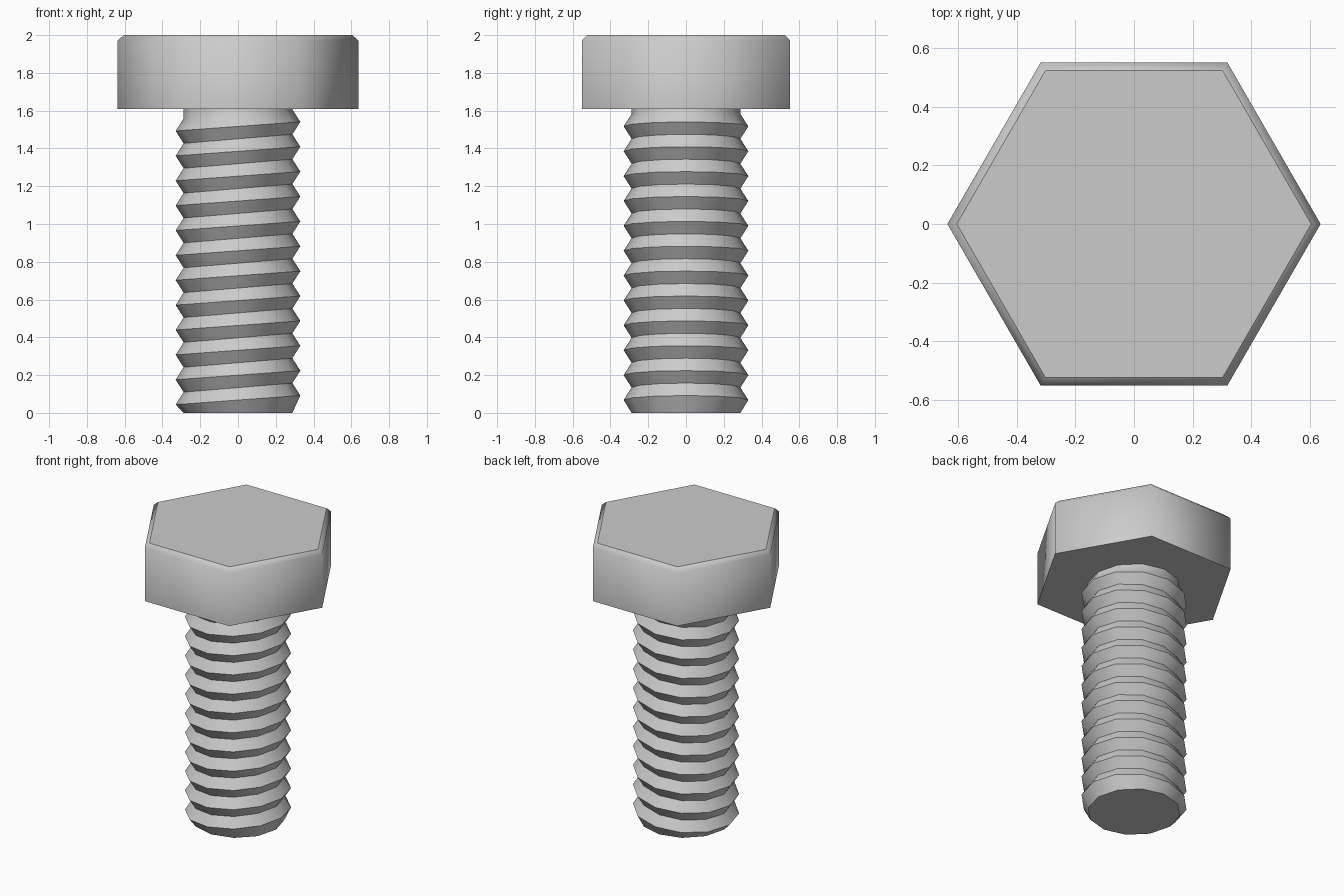
import bpy, bmesh
from math import cos, sin, tau, radians

if "Cube" in bpy.data.objects:
    bpy.data.objects.remove(bpy.data.objects["Cube"])


def lathe(name, rings, sides, sharp_angle):
    """Loft closed rings of (radius, z, tilt); tilt raises the +x side."""
    bm = bmesh.new()
    loops = []
    for r, z, tilt in rings:
        loops.append([bm.verts.new((r * cos(tau * i / sides),
                                    r * sin(tau * i / sides),
                                    z + tilt * cos(tau * i / sides)))
                      for i in range(sides)])
    for a, b in zip(loops, loops[1:]):
        for i in range(sides):
            j = (i + 1) % sides
            bm.faces.new((a[i], a[j], b[j], b[i]))
    caps = [bm.faces.new(loops[0][::-1]), bm.faces.new(loops[-1])]
    bm.normal_update()
    for f in bm.faces:
        f.smooth = True
    for e in bm.edges:
        e.smooth = e.calc_face_angle() < radians(sharp_angle)
    # flat end faces keep crisp borders
    for cap in caps:
        for e in cap.edges:
            e.smooth = False
    mesh = bpy.data.meshes.new(name)
    bm.to_mesh(mesh)
    bm.free()
    obj = bpy.data.objects.new(name, mesh)
    bpy.context.collection.objects.link(obj)
    return obj


# Threaded shank: alternating crests and roots, slanted up towards +x
PITCH, CREST, ROOT, SLANT = 0.1317, 0.33, 0.288, 0.024
rings = [(ROOT, 0, 0)]
for k in range(12):
    z = 0.068 + k * PITCH
    rings.append((CREST, z, SLANT))
    rings.append((ROOT, z + PITCH / 2, SLANT))
rings.append((ROOT, 1.63, 0))
lathe("threaded_shank", rings, 12, 40)

# Hexagonal head with a narrow chamfer around the top
lathe("hex_head", [(0.637, 1.61, 0), (0.637, 1.972, 0), (0.605, 2.0, 0)], 6, 65)
